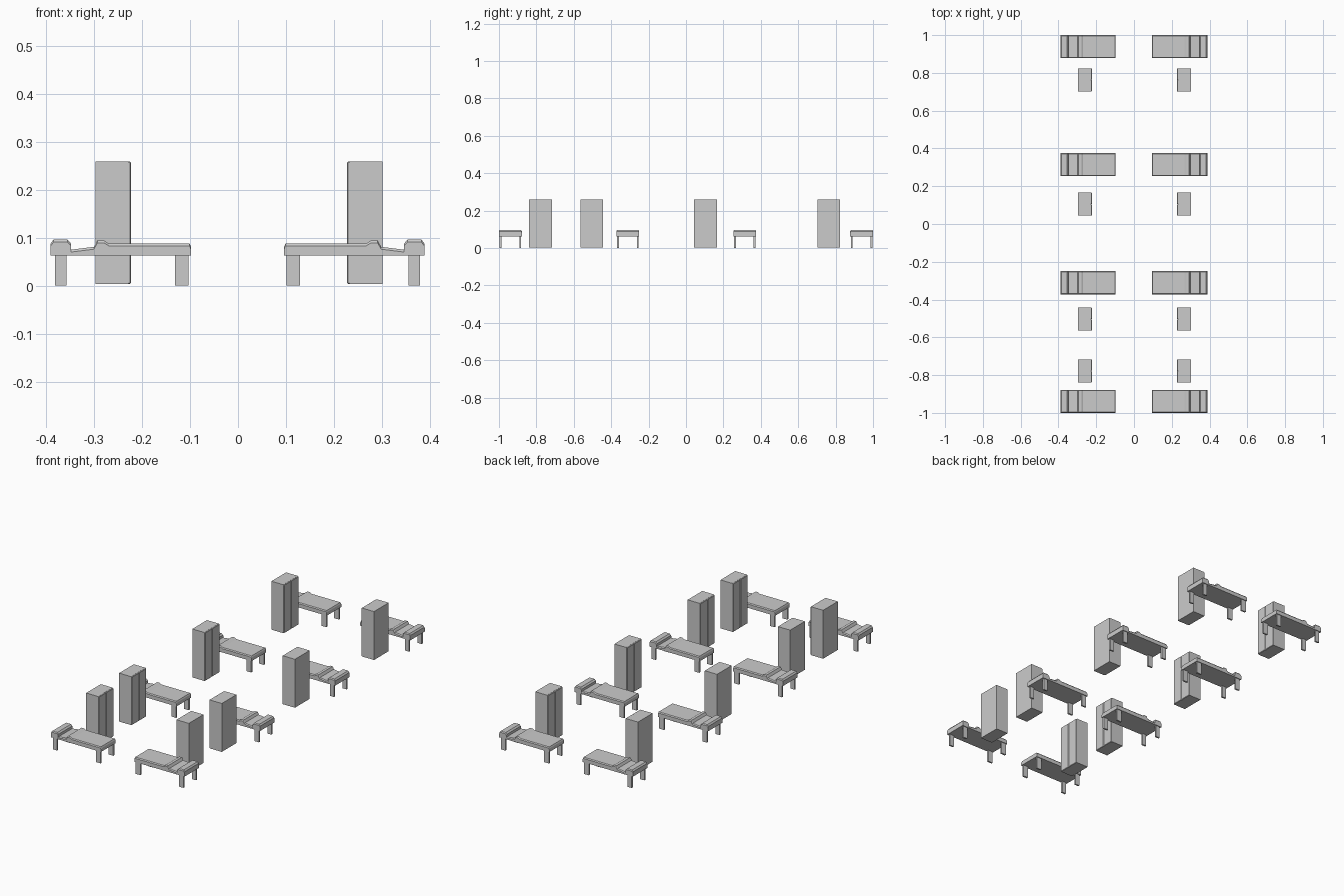
import bpy, bmesh

if "Cube" in bpy.data.objects:
    bpy.data.objects.remove(bpy.data.objects["Cube"])

BED_W = 0.122
# Bed outline (x from the head end, z): headrest, sagging pillow area, folded blanket, mattress
PROFILE = [(0, .063), (0, .088), (.006, .096), (.035, .096), (.042, .088), (.042, .075),
           (.090, .081), (.097, .094), (.111, .094), (.121, .088),
           (.289, .088), (.292, .081), (.292, .063)]


def make_object(name, bm):
    bmesh.ops.recalc_face_normals(bm, faces=bm.faces)
    mesh = bpy.data.meshes.new(name)
    bm.to_mesh(mesh)
    bm.free()
    obj = bpy.data.objects.new(name, mesh)
    bpy.context.collection.objects.link(obj)
    return obj


def add_box(bm, x0, x1, y0, y1, z0, z1, bevel=0):
    verts = bmesh.ops.create_cube(bm, size=1)["verts"]
    for v in verts:
        v.co.x = (x0 + x1) / 2 + v.co.x * abs(x1 - x0)
        v.co.y = (y0 + y1) / 2 + v.co.y * (y1 - y0)
        v.co.z = (z0 + z1) / 2 + v.co.z * (z1 - z0)
    if bevel:
        edges = list({e for v in verts for e in v.link_edges})
        bmesh.ops.bevel(bm, geom=edges, offset=bevel, segments=1, affect='EDGES')


def bed(side, x_head, yc):
    # side = -1: head towards -x; side = 1: head towards +x
    def X(d):
        return x_head - side * d

    # Padded top: profile lofted across the width with softened long edges
    bm = bmesh.new()
    h = BED_W / 2
    rings = []
    for y, drop in ((-h, .005), (-h + .004, 0), (h - .004, 0), (h, .005)):
        rings.append([bm.verts.new((X(d), yc + y, z - (drop if z > .07 else 0)))
                      for d, z in PROFILE])
    n = len(PROFILE)
    for a, b in zip(rings, rings[1:]):
        for i in range(n):
            j = (i + 1) % n
            bm.faces.new((a[i], a[j], b[j], b[i]))
    bm.faces.new(rings[0])
    bm.faces.new(rings[-1])
    make_object("bed_top", bm)

    # Four flat legs
    bm = bmesh.new()
    for d0, d1 in ((.009, .033), (.259, .287)):
        for s in (-1, 1):
            ya, yb = sorted((yc + s * (h - .004), yc + s * (h - .013)))
            xa, xb = sorted((X(d0), X(d1)))
            add_box(bm, xa, xb, ya, yb, 0, .065)
    make_object("bed_legs", bm)


def locker(side, x_back, yc):
    def X(d):
        return x_back - side * d

    h = 0.061
    # Cabinet body
    bm = bmesh.new()
    xa, xb = sorted((X(0), X(.069)))
    add_box(bm, xa, xb, yc - h, yc + h, .004, .259)
    make_object("locker_body", bm)
    # Two doors facing the aisle
    bm = bmesh.new()
    xa, xb = sorted((X(.066), X(.074)))
    add_box(bm, xa, xb, yc - h, yc - .0005, .004, .2585, .002)
    add_box(bm, xa, xb, yc + .0005, yc + h, .004, .2585, .002)
    make_object("locker_doors", bm)


for side, x_head, x_back in ((-1, -.390, -.297), (1, .388, .301)):
    for y in (.939, .314, -.311, -.939):
        bed(side, x_head, y)
    for y in (.763, .105, -.504, -.778):
        locker(side, x_back, y)
